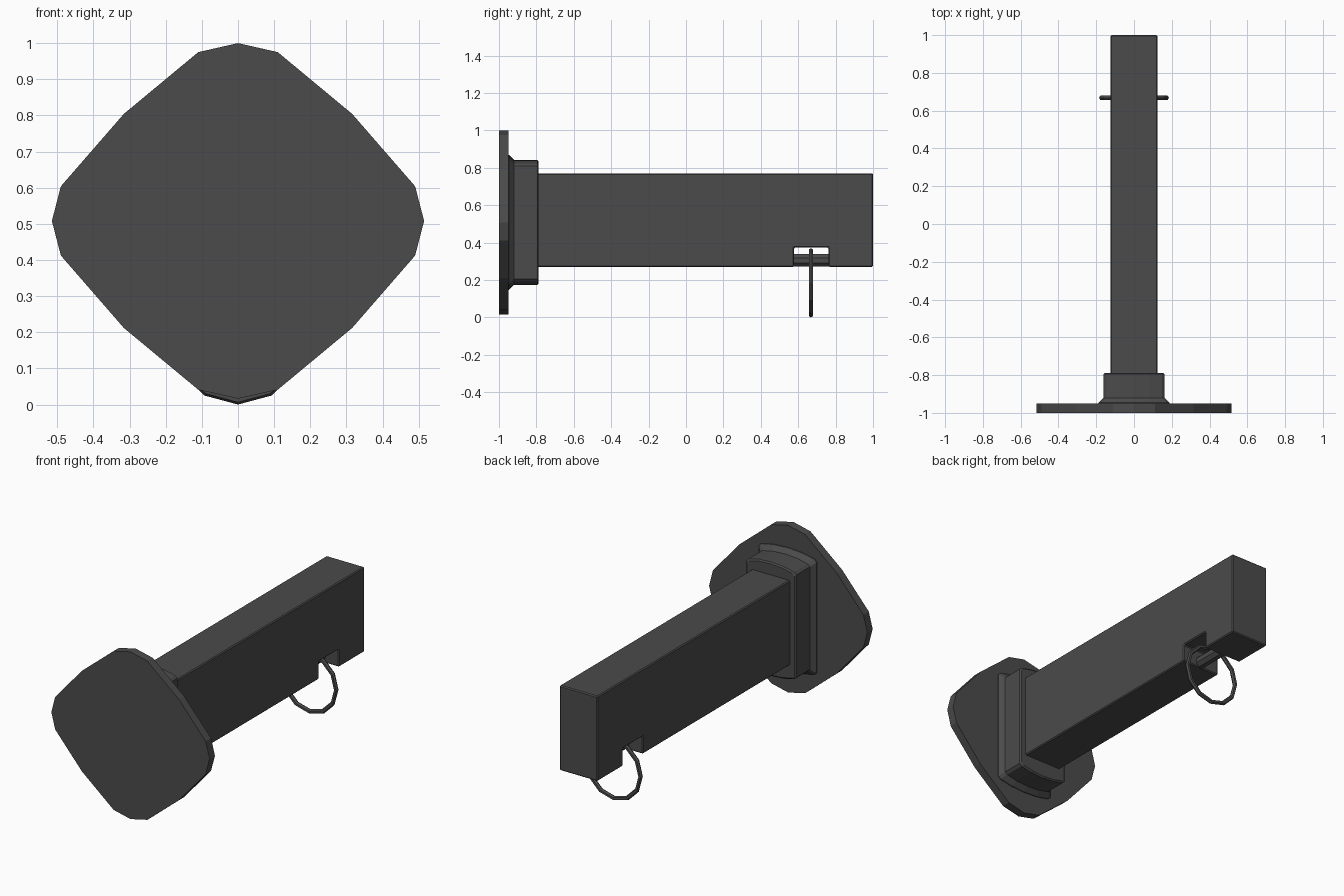
import bpy, bmesh, math

if "Cube" in bpy.data.objects:
    bpy.data.objects.remove(bpy.data.objects["Cube"])

dark = bpy.data.materials.new("dark_metal")
dark.diffuse_color = (0.07, 0.07, 0.07, 1)
dark.use_nodes = True
dark.node_tree.nodes["Principled BSDF"].inputs["Base Color"].default_value = dark.diffuse_color


def make_object(name, bm):
    bmesh.ops.recalc_face_normals(bm, faces=bm.faces)
    mesh = bpy.data.meshes.new(name)
    bm.to_mesh(mesh)
    bm.free()
    mesh.materials.append(dark)
    obj = bpy.data.objects.new(name, mesh)
    bpy.context.collection.objects.link(obj)
    return obj


def loft(name, rings):
    """Join equal-length closed rings of points and cap both ends."""
    bm = bmesh.new()
    loops = [[bm.verts.new(p) for p in ring] for ring in rings]
    n = len(loops[0])
    for a, b in zip(loops, loops[1:]):
        for i in range(n):
            j = (i + 1) % n
            bm.faces.new((a[i], a[j], b[j], b[i]))
    bm.faces.new(loops[0])
    bm.faces.new(loops[-1])
    return make_object(name, bm)


def bevel(obj, width):
    mod = obj.modifiers.new("edge_bevel", 'BEVEL')
    mod.width = width
    mod.segments = 1
    mod.limit_method = 'ANGLE'
    mod.angle_limit = math.radians(40)


def mirror_four(quarter):
    """Mirror a quarter outline (from top centre clockwise to the right side) in x and z."""
    right = quarter + [(x, -z) for x, z in reversed(quarter) if z > 1e-6]
    return right + [(-x, z) for x, z in reversed(right) if x > 1e-6]


# Wall plate: rounded diamond
CZ = 0.508
plate = mirror_four([(0, 0.492), (0.11, 0.467), (0.316, 0.296), (0.49, 0.096), (0.515, 0)])
loft("wall_plate", [[(x, y, CZ + z) for x, z in plate] for y in (-1.0, -0.95)])

# Collar: arched ends, flared foot against the plate
outline = mirror_four([(0, 0.335), (0.08, 0.33), (0.148, 0.315), (0.162, 0.302)])


def collar_ring(y, grow):
    return [(x * (1 + grow / 0.162), y, CZ + z * (1 + grow / 0.335)) for x, z in outline]


loft("collar", [collar_ring(y, g) for y, g in
                ((-0.96, 0.028), (-0.946, 0.026), (-0.932, 0.012), (-0.92, 0.0),
                 (-0.795, 0.0), (-0.788, -0.008))])

# Bar: side profile with a notch in the underside
side = [(-0.85, 0.27), (0.578, 0.27), (0.578, 0.373), (0.762, 0.373),
        (0.762, 0.27), (1.0, 0.27), (1.0, 0.77), (-0.85, 0.77)]
bar = loft("bar", [[(x, y, z) for y, z in side] for x in (-0.124, 0.124)])
bevel(bar, 0.006)

# Pin spanning the notch
corners = [(i + 0.5) * math.pi / 4 for i in range(8)]
radius = 0.033 / math.cos(math.pi / 8)
loft("notch_pin", [[(radius * math.cos(a), y, 0.305 + radius * math.sin(a)) for a in corners]
                   for y in (0.573, 0.767)])

# Ring hanging on the pin
bpy.ops.mesh.primitive_torus_add(major_radius=0.172, minor_radius=0.013,
                                 major_segments=12, minor_segments=6,
                                 location=(0, 0.668, 0.185),
                                 rotation=(math.pi / 2, 0, 0))
ring = bpy.context.object
ring.name = "hanging_ring"
ring.data.materials.append(dark)
